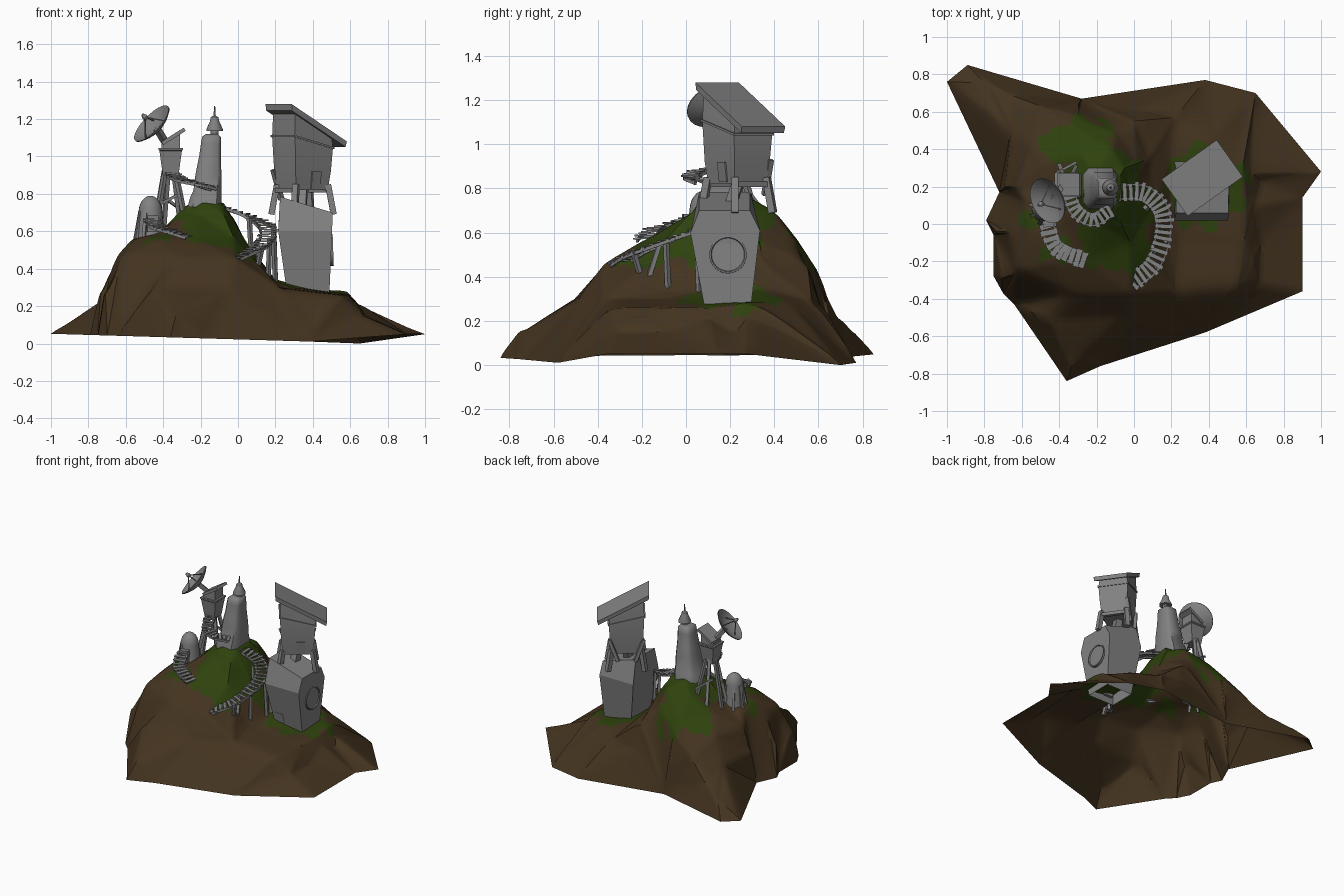
import bpy, bmesh, math
from mathutils import Vector, Matrix, noise, geometry

if "Cube" in bpy.data.objects:
    bpy.data.objects.remove(bpy.data.objects["Cube"])


def material(name, rgb):
    m = bpy.data.materials.new(name)
    m.diffuse_color = (*rgb, 1)
    m.use_nodes = True
    m.node_tree.nodes["Principled BSDF"].inputs["Base Color"].default_value = m.diffuse_color
    return m


GREY = material("grey_wall", (0.22, 0.22, 0.22))
BROWN = material("brown_earth", (0.058, 0.034, 0.014))
GREEN = material("green_grass", (0.028, 0.055, 0.004))


def finish(bm, name, mats=(GREY,), angle=30, open_bottom=False):
    bmesh.ops.recalc_face_normals(bm, faces=bm.faces)
    if open_bottom:
        bm.normal_update()
        bmesh.ops.delete(bm, geom=[f for f in bm.faces if f.normal.z < -.9], context='FACES')
    me = bpy.data.meshes.new(name)
    bm.to_mesh(me)
    bm.free()
    ob = bpy.data.objects.new(name, me)
    bpy.context.collection.objects.link(ob)
    for m in mats:
        me.materials.append(m)
    bpy.ops.object.select_all(action='DESELECT')
    ob.select_set(True)
    bpy.context.view_layer.objects.active = ob
    bpy.ops.object.shade_smooth_by_angle(angle=math.radians(angle))
    return ob


def loft(bm, rings):
    """Skin a list of equal point rings and cap both ends."""
    vs = [[bm.verts.new(p) for p in r] for r in rings]
    n = len(vs[0])
    for a, b in zip(vs, vs[1:]):
        for i in range(n):
            bm.faces.new((a[i], a[(i + 1) % n], b[(i + 1) % n], b[i]))
    bm.faces.new(vs[0])
    bm.faces.new(vs[-1])


def lathe(bm, profile, mat, n=20):
    loft(bm, [[mat @ Vector((r * math.cos(t), r * math.sin(t), z))
               for t in (2 * math.pi * i / n for i in range(n))] for r, z in profile])


def beam(bm, a, b, w=0.02, h=None):
    """Box running from a to b."""
    a, b = Vector(a), Vector(b)
    d = (b - a).normalized()
    s = d.cross(Vector((0, 0, 1)))
    s = s.normalized() if s.length > 0.01 else Vector((1, 0, 0))
    t = s.cross(d) * (h or w) / 2
    s = s * w / 2
    loft(bm, [[p - s - t, p + s - t, p + s + t, p - s + t] for p in (a, b)])


# Hill: outline and height contours, triangulated
outline = [(-1, .76), (-.89, .85), (-.28, .67), (.38, .77), (.65, .70), (1, .28), (.90, .14),
           (.90, -.36), (.38, -.58), (-.18, -.76), (-.36, -.84), (-.64, -.43), (-.70, -.37),
           (-.75, -.28), (-.75, -.06), (-.79, .02), (-.72, .17)]
contours = {
    .15: [(-.33, -.75), (-.80, .755), (.68, -.1), (.68, .22), (.67, -.32)],
    .22: [(-.66, .69), (.64, .1), (.63, .28), (.63, -.2)],
    .30: [(-.73, -.05), (-.71, -.28), (-.45, -.51), (-.05, -.49), (.22, -.37), (.24, -.1), (.3, -.02)],
    .26: [(.55, -.34), (.59, -.1), (.60, .1)],
    .285: [(.58, .3), (.42, .47), (.22, .57), (.05, .61), (-.3, .635), (-.66, .49), (-.69, .2), (.45, .2)],
    .34: [(.2, .1), (.2, .35), (.17, -.12), (-.5, .63)],
    .46: [(-.66, -.05), (-.63, -.25), (-.35, -.37), (-.02, -.37), (.08, -.15), (.11, .1),
          (.08, .35), (0, .55), (-.3, .58), (-.55, .43), (-.63, .2)],
    .56: [(-.57, .1), (-.55, -.05), (-.42, -.2), (-.25, -.2), (-.02, -.1), (.03, .1),
          (.01, .35), (-.1, .50), (-.3, .51), (-.48, .33)],
    .59: [(-.42, .0), (-.42, .15), (-.35, -.07)],
    .70: [(-.30, .12), (-.22, .03), (-.08, .03), (-.04, .15), (-.05, .30), (-.12, .40), (-.28, .37)],
    .755: [(-.26, .15), (-.19, .08), (-.09, .1), (-.08, .25), (-.2, .3)],
}
pts = [(x, y, .05 if x > .85 else .022 - .03 * x if x < .6 and x < .7 * 1 else 0) for x, y in outline]
pts = [(x, y, max(z, 0)) for x, y, z in pts]
pts += [(x, y, z) for z, c in contours.items() for x, y in c]
n = len(outline)
cdt = geometry.delaunay_2d_cdt([Vector(p[:2]) for p in pts],
                               [(i, (i + 1) % n) for i in range(n)], [], 1, 1e-5)
bm = bmesh.new()
hv = [bm.verts.new((v.x, v.y, min(pts, key=lambda p: (p[0] - v.x) ** 2 + (p[1] - v.y) ** 2)[2]))
      for v in cdt[0]]
for f in cdt[2]:
    bm.faces.new([hv[i] for i in f])
bmesh.ops.subdivide_edges(bm, edges=bm.edges[:], cuts=7, use_grid_fill=True)
# soften the creases of the hill, leaving its rim
inner = [v for v in bm.verts if not v.is_boundary]
for _ in range(5):
    bmesh.ops.smooth_vert(bm, verts=inner, factor=0.5, use_axis_x=False, use_axis_y=False, use_axis_z=True)
# grass patches
patches = [(-.16, .2, .22), (-.25, .42, .15), (-.42, .42, .09), (-.12, -.06, .19), (.02, -.18, .09),
           (-.42, -.14, .06), (-.55, .03, .06), (.38, .2, .21), (.08, .1, .08)]
for f in bm.faces:
    c = f.calc_center_median()
    j = .07 * noise.noise(c * 11)
    f.material_index = int(any(math.hypot(c.x - x, c.y - y) + j < r for x, y, r in patches))
finish(bm, "hill", (BROWN, GREEN), 40)

# Lower house: six-sided section lofted from left to right
bm = bmesh.new()


def section(x_low, x_mid, x_top, top):
    return [(x_low, .09, .23), (x_low, .29, .23), (x_mid, .335, .61), (x_top, .29, top),
            (x_top, .06, top), (x_mid, .02, .60)]


loft(bm, [section(.268, .215, .225, .785), section(.487, .503, .506, .70)])
finish(bm, "lower_house", angle=15, open_bottom=True)

# Round window: rim and pane on the right wall
bm = bmesh.new()
side = Matrix.Translation((.495, .19, .50)) @ Matrix.Rotation(math.radians(88), 4, 'Y')
lathe(bm, [(.085, -.01), (.085, .014), (.078, .014), (.074, .007), (.002, .007)], side, 24)
finish(bm, "round_window")

# Lower door
bm = bmesh.new()
loft(bm, [[(x, y + d, z) for x, y, z in
           ((.275, .080, .29), (.345, .080, .29), (.338, .063, .38), (.272, .063, .38))]
          for d in (-.004, .02)])
finish(bm, "lower_door")

# Upper cabin, in its own turned frame: u along the roof slope, v across
ANG = math.radians(35.5)
CAB = Matrix.Translation((.345, .232, 0)) @ Matrix.Rotation(ANG, 4, 'Z')


def quad(a, b, z, slope=0.0, du=0.0):
    return [CAB @ Vector((u + du, v, z + slope * u)) for u, v in ((-a, -b), (a, -b), (a, b), (-a, b))]


bm = bmesh.new()
loft(bm, [quad(.103, .088, .82), quad(.116, .098, .92), quad(.124, .106, 1.075, -.25),
          quad(.122, .10, 1.16, -.55)])
finish(bm, "upper_cabin", angle=15)
bm = bmesh.new()
loft(bm, [quad(.131, .112, 1.072, -.25), quad(.131, .112, 1.082, -.25)])
finish(bm, "cabin_cornice")
bm = bmesh.new()
loft(bm, [quad(.176, .118, 1.148, -.55, .022), quad(.181, .121, 1.18, -.55, .024)])
finish(bm, "cabin_roof")
bm = bmesh.new()
loft(bm, [[CAB @ Vector((u, -v + d, z)) for u, v, z in
           ((-.01, .090, .83), (.05, .090, .83), (.05, .101, .92), (-.01, .101, .92))]
          for d in (-.005, .01)])
finish(bm, "cabin_hatch")

# Cabin stilts and braces
bm = bmesh.new()
for su in (-1, 1):
    for sv in (-1, 1):
        beam(bm, CAB @ Vector((su * .13, sv * .105, .69)), CAB @ Vector((su * .105, sv * .088, .85)), .032)
    beam(bm, CAB @ Vector((su * .06, .11, .77)), CAB @ Vector((su * .12, .10, .93)), .024)
    beam(bm, CAB @ Vector((su * .11, -.09, .82)), CAB @ Vector((su * .11, .09, .82)), .025)
beam(bm, (.34, .20, .72), (.345, .24, .84), .05)
finish(bm, "cabin_stilts")

# Hilltop tower: stacked square rings with cut corners
bm = bmesh.new()
rings = []
for cx, hx, hy, z in ((-.180, .090, .11, .73), (-.172, .084, .105, .78), (-.163, .075, .092, .82),
                      (-.158, .070, .085, .90), (-.152, .060, .072, .98), (-.150, .058, .068, 1.0),
                      (-.145, .053, .060, 1.07), (-.142, .050, .056, 1.105), (-.140, .032, .036, 1.12)):
    rings.append([(cx + a * hx, .19 + b * hy, z) for a, b in
                  ((-1, -.7), (-.7, -1), (.7, -1), (1, -.7), (1, .7), (.7, 1), (-.7, 1), (-1, .7))])
loft(bm, rings)
finish(bm, "hilltop_tower", angle=50, open_bottom=True)
bm = bmesh.new()
lathe(bm, [(.022, 1.10), (.022, 1.135), (.044, 1.135), (.044, 1.146), (.026, 1.185), (.020, 1.210),
           (.006, 1.218), (.003, 1.27)], Matrix.Translation((-.125, .195, 0)), 16)
finish(bm, "tower_cap")

# Dome hut with flared foot, props and entrance
HX, HY = -.468, .08
bm = bmesh.new()
dome = [(.078, .55), (.070, .64), (.064, .70)]
dome += [(.064 * math.cos(t), .70 + .09 * math.sin(t)) for t in (i * math.pi / 12 for i in range(1, 6))]
lathe(bm, dome + [(.004, .79)], Matrix.Translation((HX, HY, 0)))
finish(bm, "dome_hut", angle=40)
bm = bmesh.new()
for deg in (120, 165, 205, 245, 60):
    c, s = math.cos(math.radians(deg)), math.sin(math.radians(deg))
    beam(bm, (HX + .055 * c, HY + .055 * s, .71), (HX + .095 * c, HY + .095 * s, .50), .018)
beam(bm, (-.455, -.015, .64), (-.46, .02, .64), .06, .09)
finish(bm, "dome_props")

# Antenna mast: cabin on splayed legs
bm = bmesh.new()
for x, y, z in ((-.45, .14, .56), (-.29, .15, .70), (-.47, .22, .50), (-.40, .32, .58), (-.31, .31, .66)):
    beam(bm, (x, y, z), (-.36 + (.36 + x) * .3, .21 + (y - .21) * .3, .94), .022)
beam(bm, (-.42, .27, .80), (-.31, .33, .72), .015)
beam(bm, (-.43, .17, .74), (-.31, .18, .80), .015)
finish(bm, "mast_legs")
bm = bmesh.new()
loft(bm, [[(-.36 + a * h, .21 + b * h, z + .6 * a * h * s) for a, b in ((-1, -1), (1, -1), (1, 1), (-1, 1))]
          for h, z, s in ((.042, .90, 0), (.060, 1.03, 0), (.065, 1.035, 0), (.065, 1.045, 0),
                          (.050, 1.045, 0), (.05, 1.095, 1))])
beam(bm, (-.405, .21, 1.07), (-.285, .21, 1.145), .12, .02)
finish(bm, "mast_cabin")

# Dish with feed arms
NRM = Vector((-.68, -.33, .65)).normalized()
DISH = Matrix.Translation(Vector((-.45, .13, 1.165)) - NRM * .02) @ NRM.to_track_quat('Z', 'Y').to_matrix().to_4x4()
bm = bmesh.new()
R = .127
back = [(R * k, .045 * k * k - .012) for k in (.02, .25, .5, .75, 1)]
lathe(bm, back + [(r, z + .006) for r, z in reversed(back)], DISH, 24)
finish(bm, "dish", angle=40)
bm = bmesh.new()
for i in range(3):
    t = i * 2.094 + .5
    beam(bm, DISH @ Vector((.085 * math.cos(t), .085 * math.sin(t), .01)), DISH @ Vector((0, 0, .09)), .006)
lathe(bm, [(.012, .075), (.016, .09), (.008, .11)], DISH, 10)
beam(bm, DISH @ Vector((0, 0, -.005)), (-.385, .2, 1.07), .03)
finish(bm, "dish_arms")


# Stairways: planks and stringers along a smoothed path
def stairway(name, path, count, width, depth=.022):
    P = [Vector(p) for p in path]
    P = [P[0] * 2 - P[1]] + P + [P[-1] * 2 - P[-2]]

    def at(t):
        i = min(int(t), len(P) - 4)
        f = t - i
        a, b, c, d = P[i:i + 4]
        return .5 * (2 * b + (c - a) * f + (2 * a - 5 * b + 4 * c - d) * f * f + (3 * b - a - 3 * c + d) * f ** 3)
    bm = bmesh.new()
    last = None
    for k in range(count):
        t = k * (len(P) - 3) / (count - 1)
        d = at(t + .02) - at(t - .02)
        s = Vector((d.y, -d.x, 0)).normalized() * width / 2
        p = at(t)
        wob = Vector((0, 0, .003 * math.sin(k * 2.3)))
        beam(bm, p - s + wob, p + s * (1 + .12 * math.sin(k * 1.7)) - wob, depth, .008)
        ends = [p + s * e - Vector((0, 0, .012)) for e in (-.75, .75)]
        if last:
            for a, b in zip(last, ends):
                beam(bm, a, b, .011, .015)
        last = ends
    return bm


bm = stairway("main", [(-.01, -.31, .462), (.10, -.22, .515), (.155, -.07, .575), (.15, .07, .63),
                       (.06, .165, .685), (-.08, .17, .735)], 24, .10)
for a, b in (((.10, -.12, .55), (.12, -.19, .33)), ((.17, -.09, .56), (.16, -.08, .31)),
             ((.19, .05, .61), (.20, .06, .32)), ((.13, -.24, .52), (.10, -.20, .38)),
             ((.19, .1, .64), (.20, .11, .33)), ((.06, .09, .67), (.07, .08, .50))):
    beam(bm, a, b, .02)
finish(bm, "main_stairs")
finish(stairway("dome", [(-.46, -.01, .665), (-.43, -.11, .63), (-.36, -.16, .605), (-.27, -.19, .575)],
                10, .09, .03), "dome_stairs")
finish(stairway("bridge", [(-.35, .17, .91), (-.31, .07, .885), (-.22, .02, .86), (-.13, .07, .835)],
                12, .08), "tower_bridge")
